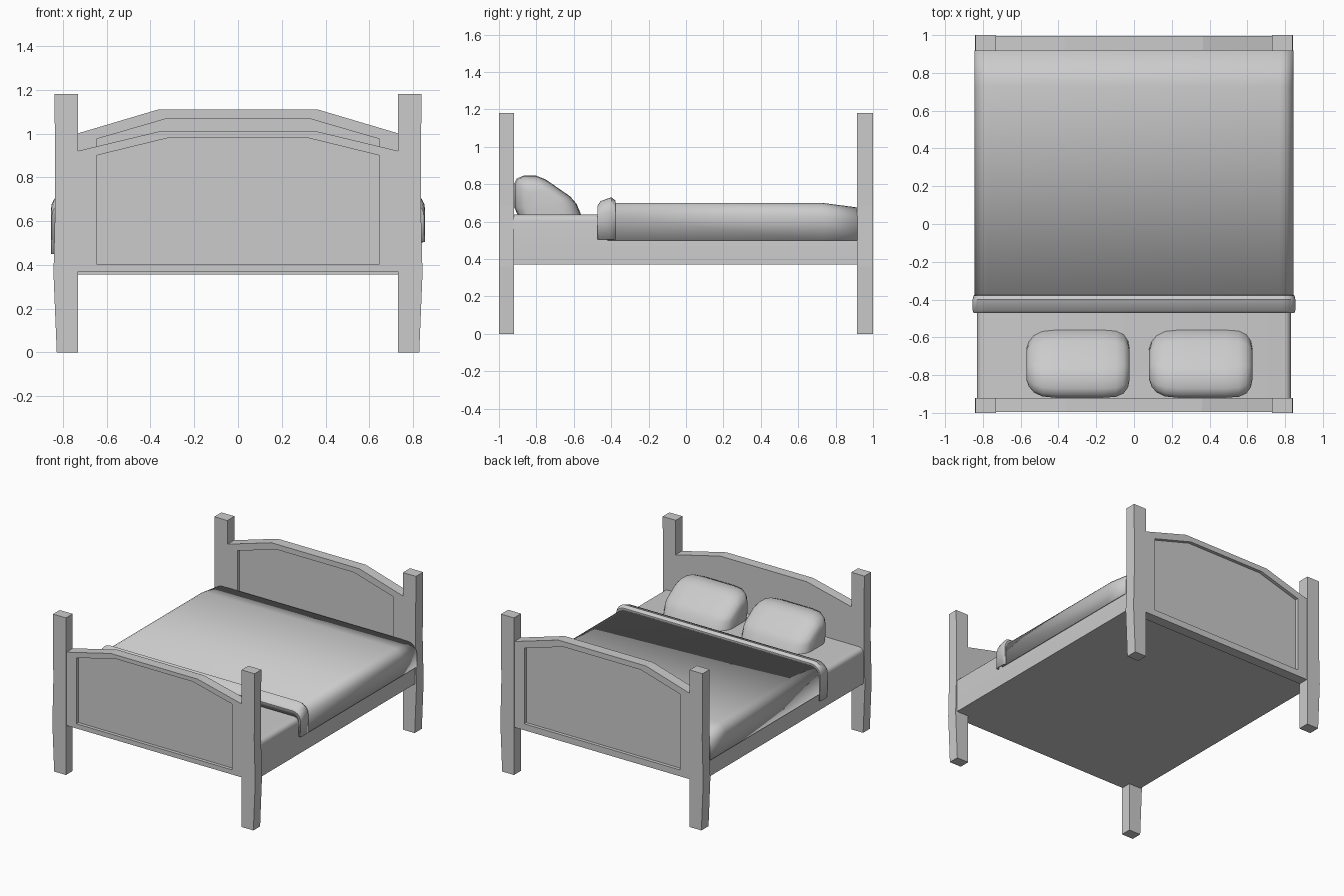
import bpy, bmesh, math

if "Cube" in bpy.data.objects:
    bpy.data.objects.remove(bpy.data.objects["Cube"])


def loft(name, rings, closed=True, caps=True, smooth=None, thick=0):
    """Skin a list of equal-length point rings into one mesh object."""
    bm = bmesh.new()
    vs = [[bm.verts.new(p) for p in ring] for ring in rings]
    n = len(rings[0])
    for a, b in zip(vs, vs[1:]):
        for i in range(n if closed else n - 1):
            j = (i + 1) % n
            bm.faces.new((a[i], a[j], b[j], b[i]))
    if caps:
        bm.faces.new(vs[0])
        bm.faces.new(vs[-1])
    bmesh.ops.recalc_face_normals(bm, faces=bm.faces)
    me = bpy.data.meshes.new(name)
    bm.to_mesh(me)
    bm.free()
    ob = bpy.data.objects.new(name, me)
    bpy.context.collection.objects.link(ob)
    if thick:
        mod = ob.modifiers.new("thickness", "SOLIDIFY")
        mod.thickness = thick
        mod.offset = 0
    if smooth:
        bpy.ops.object.select_all(action='DESELECT')
        ob.select_set(True)
        bpy.context.view_layer.objects.active = ob
        bpy.ops.object.shade_smooth_by_angle(angle=math.radians(smooth))
    return ob


def arch(y, w, left, right, top, r, n=5):
    """Upside-down U section at y with rounded top corners."""
    arc = [(r * math.cos(a), r * math.sin(a))
           for a in (i * math.pi / 2 / n for i in range(n + 1))]
    pts = [(-w, y, left)]
    pts += [(-(w - r) - c, y, top - r + s) for c, s in arc]
    pts += [((w - r) + c, y, top - r + s) for c, s in reversed(arc)]
    return pts + [(w, y, right)]


def outline(w, w2, bottom, edge, top):
    """Six-sided panel shape with a sloped-shoulder top."""
    return [(-w, bottom), (w, bottom), (w, edge), (w2, top), (-w2, top), (-w, edge)]


def at(pts, y):
    return [(x, y, z) for x, z in pts]


# Corner posts: slightly bowed on the outer side
post = [(0.73, 0), (0.828, 0), (0.843, 0.36), (0.835, 0.68), (0.838, 1.18), (0.73, 1.18)]
for side, sx in (("left", -1), ("right", 1)):
    for end, y0, y1 in (("front", -1, -0.92), ("back", 0.915, 1)):
        pts = [(sx * x, z) for x, z in post]
        loft(f"{end}_{side}_post", [at(pts, y0), at(pts, y1)])

# Headboard: recessed panel on the outer face, plain inside
d = 0.025
out = outline(0.735, 0.36, 0.37, 0.92, 1.01)
inn = outline(0.647, 0.32, 0.405, 0.90, 0.98)
loft("headboard", [at(inn, -0.995 + d), at(inn, -0.995), at(out, -0.995), at(out, -0.92)])

# Footboard: recessed panel on both faces
out = outline(0.735, 0.365, 0.357, 1.0, 1.11)
inn = outline(0.647, 0.32, 0.405, 0.975, 1.07)
loft("footboard", [at(inn, 0.918 + d), at(inn, 0.918), at(out, 0.918),
                   at(out, 0.996), at(inn, 0.996), at(inn, 0.996 - d)])

# Mattress and base block
loft("mattress", [arch(y, 0.83, 0.37, 0.37, 0.638, 0.035) for y in (-0.925, 0.925)], smooth=35)

# Blanket, dipping toward the footboard
loft("blanket", [arch(y, 0.841, 0.50, 0.50, t, 0.07)
                 for y, t in ((-0.42, 0.697), (0.73, 0.697), (0.918, 0.672))],
     closed=False, caps=False, smooth=35, thick=0.006)

# Folded-over blanket edge
fold = [(-0.465, 0.832, 0.645, 0.04), (-0.47, 0.848, 0.685, 0.06), (-0.455, 0.852, 0.708, 0.07),
        (-0.40, 0.852, 0.727, 0.07), (-0.38, 0.848, 0.712, 0.07), (-0.378, 0.84, 0.69, 0.06)]
loft("blanket_fold", [arch(y, w, 0.45, 0.505, t, r) for y, w, t, r in fold],
     closed=False, caps=False, smooth=40, thick=0.005)

# Pillows: leaning cushion section, narrowing at both ends
section = [(-0.90, 0.635), (-0.92, 0.68), (-0.92, 0.80), (-0.905, 0.83), (-0.87, 0.845),
           (-0.80, 0.845), (-0.75, 0.825), (-0.62, 0.735), (-0.585, 0.695), (-0.56, 0.635)]
stations = [(-0.275, 0.45), (-0.262, 0.66), (-0.235, 0.84), (-0.19, 0.96), (-0.12, 1.0),
            (0.13, 1.0), (0.20, 0.97), (0.24, 0.87), (0.264, 0.68), (0.272, 0.45)]
cy, cz = -0.745, 0.70
for side, cx in (("left", -0.295), ("right", 0.355)):
    loft(f"{side}_pillow",
         [[(cx + x, cy + (y - cy) * s, cz + (z - cz) * s if z > cz else z) for y, z in section]
          for x, s in stations], smooth=60)
